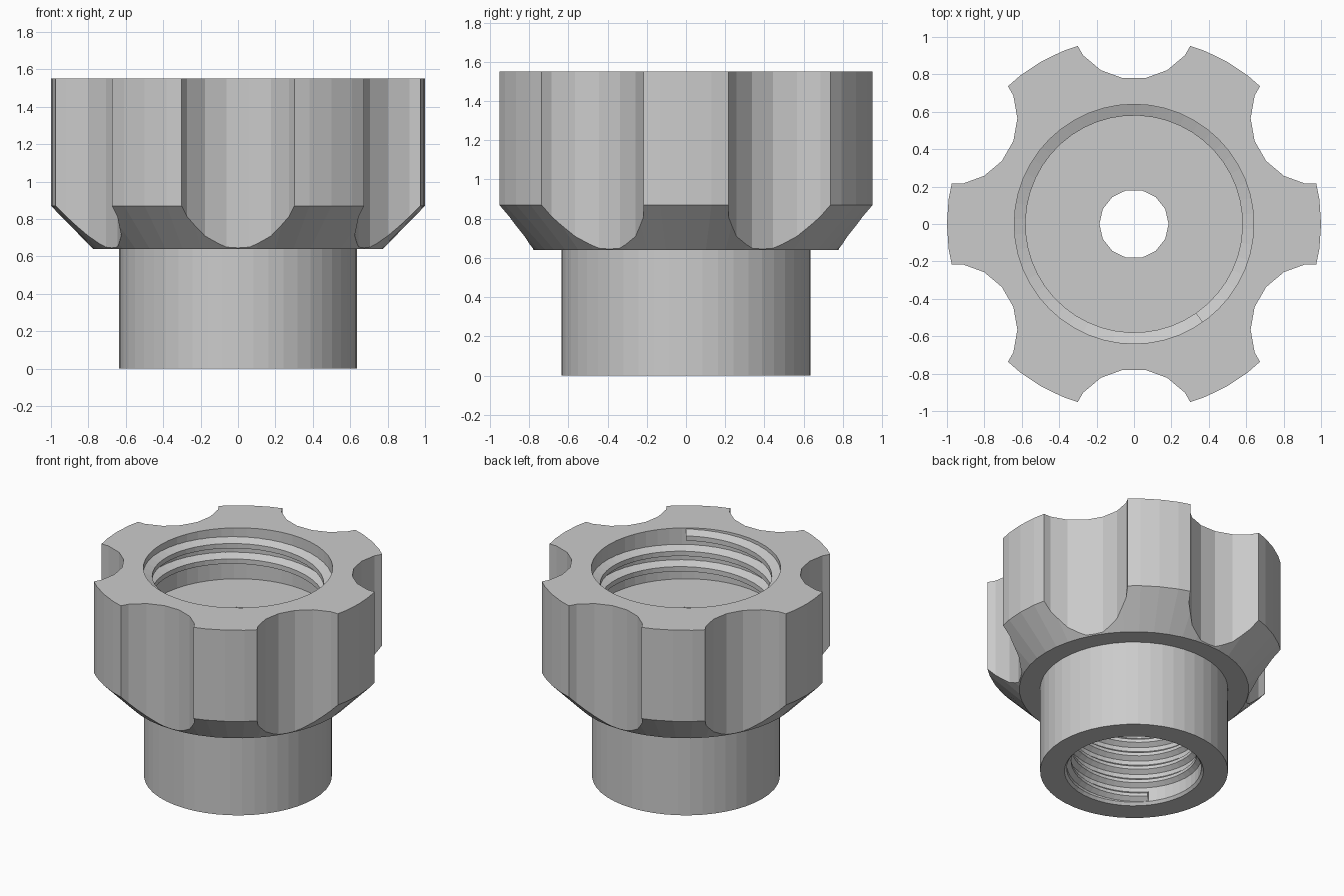
import bpy
import bmesh
from math import sin, cos, pi, radians

cube = bpy.data.objects.get("Cube")
if cube:
    bpy.data.objects.remove(cube, do_unlink=True)

grey = bpy.data.materials.new("plain grey")
grey.use_nodes = True
grey.diffuse_color = (0.6, 0.6, 0.6, 1)
grey.node_tree.nodes["Principled BSDF"].inputs["Base Color"].default_value = (0.6, 0.6, 0.6, 1)

SIDES = 48


def finish(bm, name):
    bmesh.ops.recalc_face_normals(bm, faces=bm.faces)
    mesh = bpy.data.meshes.new(name)
    bm.to_mesh(mesh)
    bm.free()
    mesh.materials.append(grey)
    obj = bpy.data.objects.new(name, mesh)
    bpy.context.collection.objects.link(obj)
    return obj


def bridge(bm, a, b):
    for i in range(len(a)):
        j = (i + 1) % len(a)
        bm.faces.new((a[i], a[j], b[j], b[i]))


def lathe(name, profile):
    """Revolve a closed (radius, height) profile about z."""
    bm = bmesh.new()
    rings = []
    for k in range(SIDES):
        a = 2 * pi * k / SIDES
        rings.append([bm.verts.new((r * cos(a), r * sin(a), z)) for r, z in profile])
    for k in range(SIDES):
        bridge(bm, rings[k], rings[(k + 1) % SIDES])
    return finish(bm, name)


def prism(name, cx, cy, radius, sides, phase, z0, z1):
    bm = bmesh.new()
    ends = []
    for z in (z0, z1):
        ring = []
        for k in range(sides):
            a = phase + 2 * pi * k / sides
            ring.append(bm.verts.new((cx + radius * cos(a), cy + radius * sin(a), z)))
        bm.faces.new(ring)
        ends.append(ring)
    bridge(bm, *ends)
    return finish(bm, name)


def thread(name, root, crest, z_top, start, turns, pitch, half_root, half_crest):
    """Right-handed trapezoid ridge winding down from z_top."""
    section = [(root, half_root), (crest, half_crest), (crest, -half_crest), (root, -half_root)]
    bm = bmesh.new()
    steps = int(turns * SIDES)
    rings = []
    for k in range(steps + 1):
        a = start - 2 * pi * k / SIDES
        z = z_top - pitch * k / SIDES
        rings.append([bm.verts.new((r * cos(a), r * sin(a), z + dz)) for r, dz in section])
    for a, b in zip(rings, rings[1:]):
        bridge(bm, a, b)
    bm.faces.new(rings[0])
    bm.faces.new(rings[-1])
    return finish(bm, name)


def cut(target, cutter):
    cutter.hide_render = True
    mod = target.modifiers.new("cut", "BOOLEAN")
    mod.operation = "DIFFERENCE"
    mod.solver = "EXACT"
    mod.object = cutter
    bpy.context.view_layer.objects.active = target
    bpy.ops.object.modifier_apply(modifier=mod.name)
    bpy.data.objects.remove(cutter, do_unlink=True)


# Body: neck, chamfered head, upper socket, web and lower bore
body = lathe("cap_body", [
    (0.47, 0), (0.635, 0), (0.635, 0.64), (0.775, 0.64), (1, 0.87), (1, 1.55),
    (0.64, 1.55), (0.64, 1.17), (0.1, 1.17), (0.1, 1), (0.455, 1), (0.455, 0.02)])

# Six finger scallops around the head
for k in range(6):
    a = radians(30 + 60 * k)
    cut(body, prism("scallop_cutter", 1.13 * cos(a), 1.13 * sin(a), 0.355, 18,
                    a + pi / 18, 0.5, 1.7))

# Passage through the web
cut(body, prism("passage_cutter", 0, 0, 0.185, 14, 0, 0.9, 1.3))

# Internal threads
thread("upper_thread", 0.65, 0.58, 1.5, radians(-55), 2.3, 0.115, 0.045, 0.018)
thread("lower_thread", 0.465, 0.425, 0.94, 0, 8.4, 0.105, 0.045, 0.012)
